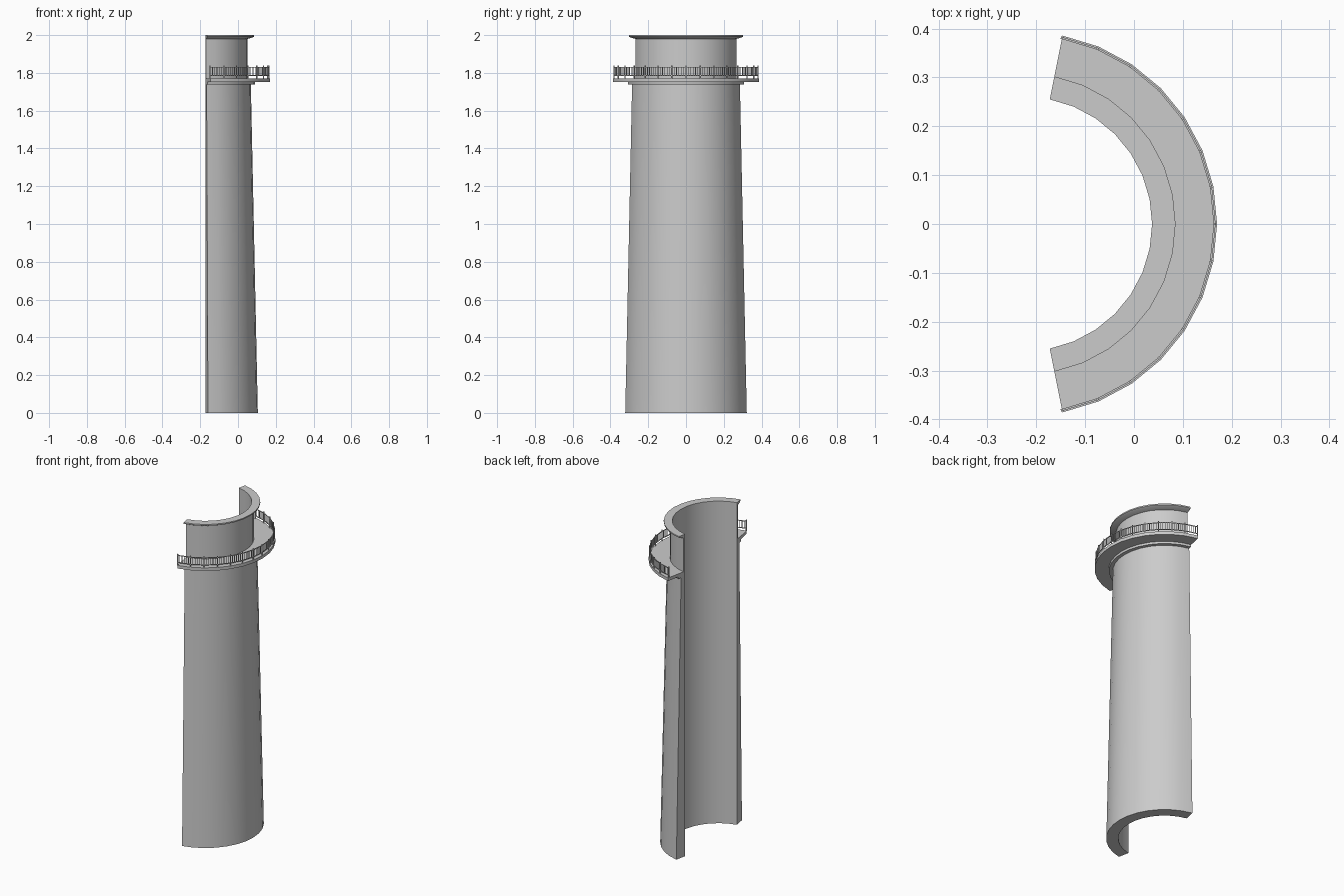
import bpy, bmesh
from math import cos, sin, radians
from mathutils import Matrix, Vector

if "Cube" in bpy.data.objects:
    bpy.data.objects.remove(bpy.data.objects["Cube"])

CX = -0.223                  # axis of the round tower
STEP = radians(11.25)        # one side of a 32-sided circle
HALF = 7                     # sides each way from the middle


def finish(bm, name):
    bmesh.ops.recalc_face_normals(bm, faces=bm.faces)
    me = bpy.data.meshes.new(name)
    bm.to_mesh(me)
    bm.free()
    ob = bpy.data.objects.new(name, me)
    bpy.context.collection.objects.link(ob)
    bpy.ops.object.select_all(action='DESELECT')
    ob.select_set(True)
    bpy.context.view_layer.objects.active = ob
    bpy.ops.object.shade_smooth_by_angle(angle=radians(25))
    return ob


def sweep(name, profile):
    """Sweep a closed (radius, z) profile round the arc, with end caps."""
    bm = bmesh.new()
    rings = []
    for i in range(-HALF, HALF + 1):
        a = i * STEP
        rings.append([bm.verts.new((CX + r * cos(a), r * sin(a), z)) for r, z in profile])
    n = len(profile)
    for p, q in zip(rings, rings[1:]):
        for k in range(n):
            bm.faces.new((p[k], p[(k + 1) % n], q[(k + 1) % n], q[k]))
    bm.faces.new(rings[0])
    bm.faces.new(rings[-1])
    return finish(bm, name)


def box_profile(r0, r1, z0, z1):
    return [(r0, z0), (r1, z0), (r1, z1), (r0, z1)]


def arc_point(t, r):
    """Point on the faceted arc; t counts sides from the middle."""
    i = min(int(t + HALF), 2 * HALF - 1) - HALF
    a, b = (Vector((CX + r * cos(k * STEP), r * sin(k * STEP), 0)) for k in (i, i + 1))
    return a.lerp(b, t - i)


def uprights(name, places, r, width, z0, z1):
    bm = bmesh.new()
    for t in places:
        p = arc_point(t, r)
        p.z = (z0 + z1) / 2
        m = (Matrix.Translation(p) @ Matrix.Rotation(t * STEP, 4, 'Z')
             @ Matrix.Diagonal((width, width, z1 - z0, 1)))
        bmesh.ops.create_cube(bm, size=1, matrix=m)
    return finish(bm, name)


# tapered shaft and narrower top section
sweep("tower_wall", [(0.26, 0), (0.328, 0), (0.291, 1.738), (0.273, 1.76),
                     (0.273, 1.985), (0.26, 1.985)])
# flared rim at the top
sweep("top_rim", [(0.26, 1.985), (0.273, 1.98), (0.299, 1.987), (0.308, 1.992),
                  (0.308, 2.0), (0.26, 2.0)])
# gallery floor with a small supporting ledge
sweep("gallery", [(0.273, 1.738), (0.312, 1.738), (0.314, 1.751), (0.393, 1.751),
                  (0.393, 1.77), (0.273, 1.77)])

# railing
RR = 0.388
sweep("top_rail", box_profile(RR - 0.002, RR + 0.002, 1.828, 1.832))
sweep("bottom_rail", box_profile(RR - 0.002, RR + 0.002, 1.784, 1.788))
uprights("rail_posts", range(-HALF, HALF + 1), RR, 0.005, 1.769, 1.839)
uprights("balusters", [i + j / 6 for i in range(-HALF, HALF) for j in range(1, 6)],
         RR, 0.0028, 1.786, 1.83)
